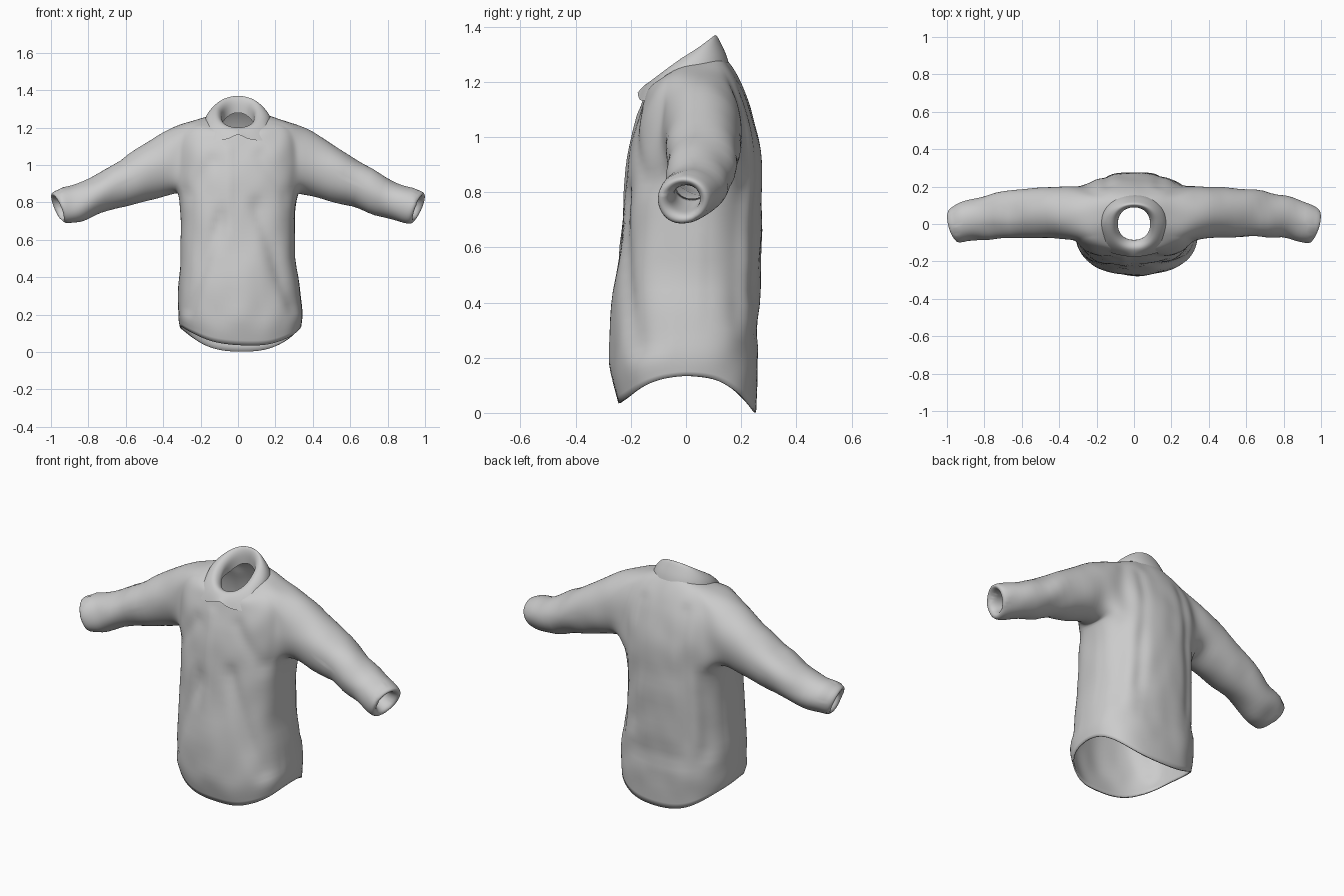
import bpy, bmesh, math
from mathutils import Vector, noise

if "Cube" in bpy.data.objects:
    bpy.data.objects.remove(bpy.data.objects["Cube"])

COLS = 16  # faces around each half


def half_ring(bm, w, yf, yb, zf, zs, zb, p=0.76):
    """Half cross-section (+x side) running from centre front to centre back."""
    out = []
    k = 1 if zs > 1.236 else 2  # neck rings are flat tilted loops
    for j in range(COLS + 1):
        t = -math.pi / 2 + j * math.pi / COLS
        c, s = max(0.0, math.cos(t)), abs(math.sin(t))
        if j in (0, COLS):
            c = 0.0
        y, z = (yf, zf) if t < 0 else (yb, zb)
        out.append(bm.verts.new((w * c ** p, y * s ** p, zs + (z - zs) * s ** k)))
    return out


def skin(bm, rings, skip=lambda i, j: False):
    for i in range(len(rings) - 1):
        a, b = rings[i], rings[i + 1]
        for j in range(COLS):
            if not skip(i, j):
                bm.faces.new((a[j], a[j + 1], b[j + 1], b[j]))


def finish(bm, name):
    """Mirror to the other side and subdivide."""
    me = bpy.data.meshes.new(name)
    bm.to_mesh(me)
    bm.free()
    ob = bpy.data.objects.new(name, me)
    bpy.context.collection.objects.link(ob)
    bpy.context.view_layer.objects.active = ob
    ob.select_set(True)
    ob.modifiers.new("mirror", 'MIRROR')
    ob.modifiers.new("smooth", 'SUBSURF').levels = 2
    for m in ("mirror", "smooth"):
        bpy.ops.object.modifier_apply(modifier=m)
    for f in ob.data.polygons:
        f.use_smooth = True
    return ob


# Torso: width, front y, back y, then z at front, side, back
torso = [
    (.325, -.245, .255, .035, .135, .0),
    (.338, -.268, .26, .14, .20, .12),
    (.33, -.268, .265, .27, .29, .27),
    (.308, -.248, .272, .50, .50, .50),
    (.302, -.226, .277, .72, .72, .72),
    (.318, -.213, .278, .87, .86, .87),
    (.325, -.20, .272, .97, .96, .97),
    (.33, -.18, .252, 1.06, 1.06, 1.06),
    (.32, -.157, .22, 1.13, 1.16, 1.15),
    (.255, -.145, .185, 1.165, 1.235, 1.22),
    (.165, -.13, .15, 1.18, 1.255, 1.28),
    (.105, -.115, .11, 1.185, 1.26, 1.32),
]
LOW, TOP, J0, J1 = 5, 9, 6, 12  # armhole limits in the torso grid

bm = bmesh.new()
rings = [half_ring(bm, *r) for r in torso]
skin(bm, rings, lambda i, j: LOW <= i < TOP and J0 <= j < J1)

# Sleeve grown out of the armhole: top x,z, bottom x,z, front y, back y, turn to front
sleeve = [
    (.36, 1.205, .335, .84, -.085, .205, 0),
    (.50, 1.12, .43, .822, -.075, .20, 0),
    (.68, 1.00, .61, .775, -.072, .187, 0),
    (.84, .91, .78, .722, -.08, .148, .01),
    (.94, .87, .88, .692, -.095, .11, .02),
    (1.003, .855, .935, .682, -.105, .085, .025),
    (.985, .83, .94, .715, -.07, .05, .02),
    (.93, .83, .89, .74, -.05, .05, .01),
    (.84, .86, .79, .77, -.03, .09, 0),
]
loop = [rings[LOW][j] for j in range(J0, J1 + 1)]
loop += [rings[i][J1] for i in range(LOW + 1, TOP + 1)]
loop += [rings[TOP][j] for j in range(J1 - 1, J0 - 1, -1)]
loop += [rings[i][J0] for i in range(TOP - 1, LOW, -1)]
n = len(loop)
for tx, tz, bx, bz, yf, yb, turn in sleeve:
    new = []
    for k in range(n):
        a = math.radians(-144) + k * 2 * math.pi / n
        s, c = math.sin(a), math.cos(a)
        new.append(bm.verts.new(((tx + bx) / 2 + (tx - bx) / 2 * s + turn * c,
                                 (yf + yb) / 2 + (yb - yf) / 2 * c,
                                 (tz + bz) / 2 + (tz - bz) / 2 * s)))
    for k in range(n):
        m = (k + 1) % n
        bm.faces.new((loop[k], loop[m], new[m], new[k]))
    loop = new
bmesh.ops.delete(bm, geom=[v for v in bm.verts if not v.link_faces], context='VERTS')
shirt = finish(bm, "shirt_body_and_sleeves")

# Cloth folds: x,z start, x,z end, side (-1 front, 1 back), width, height
folds = [
    (-.28, .22, -.09, .72, -1, .035, -.014),
    (.28, .25, .10, .78, -1, .04, -.014),
    (-.05, .60, -.05, 1.08, -1, .02, .006),
    (.0, .10, .0, .45, -1, .12, .012),
    (.26, .85, .12, 1.05, -1, .04, -.010),
    (-.26, .85, -.14, 1.02, -1, .04, -.010),
    (.17, .45, .13, 1.15, 1, .035, -.010),
    (-.18, .40, -.14, 1.15, 1, .035, -.010),
    (-.15, .30, .15, .30, 1, .05, -.010),
    (.27, .35, .25, .80, 1, .035, -.012),
    (-.27, .35, -.25, .80, 1, .035, -.012),
]
me = shirt.data
moves = []
for v in me.vertices:
    p, h = v.co, 0.0
    q = Vector((p.x, p.z))
    for x0, z0, x1, z1, side, wid, hgt in folds:
        if p.y * side > 0.06 and abs(p.x) < .36:
            a, b = Vector((x0, z0)), Vector((x1, z1))
            t = min(1, max(0, (q - a).dot(b - a) / (b - a).length_squared))
            h += hgt * math.exp(-((q - a.lerp(b, t)).length / wid) ** 2)
    # creases grow towards the sleeve ends
    amount = .014 if .6 < abs(p.x) < .95 else .007
    h += amount * noise.noise(Vector((p.x * 9, p.y * 7, p.z * 7)))
    co = p + v.normal * h * min(1, max(.2, p.z * 6))
    # the hem swings slightly to one side
    swing = max(0, 1 - p.z / .5)
    co.x += .02 * swing
    if p.y < 0:
        co.z -= .05 * p.x * swing * min(1, -p.y * 5)
    moves.append(co)
for v, co in zip(me.vertices, moves):
    v.co = co
thick = shirt.modifiers.new("cloth_thickness", 'SOLIDIFY')
thick.thickness, thick.offset = .008, -1

# Folded collar: outer edge, up over the fold, down the inside
collar = [
    (.178, -.16, .155, 1.15, 1.24, 1.27),
    (.17, -.158, .147, 1.17, 1.265, 1.30),
    (.15, -.148, .125, 1.19, 1.287, 1.345),
    (.122, -.128, .11, 1.203, 1.30, 1.374),
    (.10, -.103, .098, 1.195, 1.29, 1.366),
    (.085, -.085, .088, 1.175, 1.262, 1.335),
    (.088, -.085, .09, 1.14, 1.22, 1.28),
]
bm = bmesh.new()
rings = [half_ring(bm, *r, p=.92) for r in collar]
skin(bm, rings)
# pointed collar tips with a notch between them
tips = [(0, .02), (0, -.01), (.015, -.025), (.03, -.035), (.035, -.035), (.015, -.015)]
for ring, k in ((rings[0], 1), (rings[1], .4)):
    for j, (dx, dz) in enumerate(tips):
        ring[j].co += Vector((dx * k, -.016 * k, dz * k))
finish(bm, "collar")
